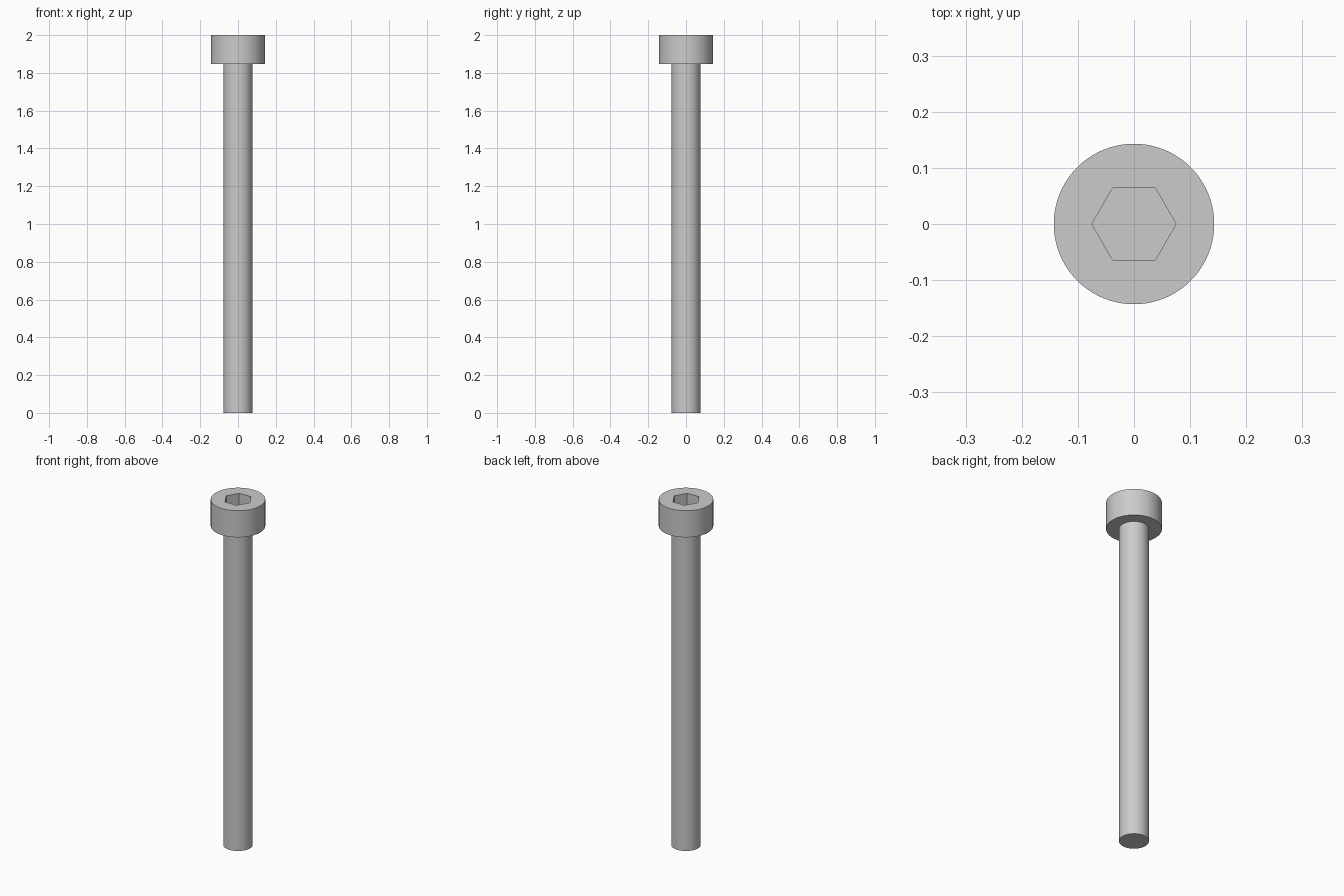
import bpy
import bmesh
from math import cos, sin, pi, radians

if "Cube" in bpy.data.objects:
    bpy.data.objects.remove(bpy.data.objects["Cube"], do_unlink=True)

SIDES = 96
HEAD_R, SHANK_R, SOCKET_R = 0.143, 0.077, 0.075
TOP, HEAD_BASE, SOCKET_FLOOR = 2.0, 1.846, 1.923

# Plain steel colour
steel = bpy.data.materials.new("grey steel")
steel.use_nodes = True
grey = (0.6, 0.6, 0.6, 1)
steel.diffuse_color = grey
steel.node_tree.nodes["Principled BSDF"].inputs["Base Color"].default_value = grey


def ring(bm, radius, z, n=SIDES):
    """Closed loop of edges; returns its vertices."""
    verts = [bm.verts.new((radius * cos(2 * pi * i / n),
                           radius * sin(2 * pi * i / n), z)) for i in range(n)]
    for i in range(n):
        bm.edges.new((verts[i], verts[(i + 1) % n]))
    return verts


def wall(bm, a, b):
    """Quads joining two rings with equal vertex counts."""
    n = len(a)
    for i in range(n):
        j = (i + 1) % n
        bm.faces.new((a[i], a[j], b[j], b[i]))


def loop_edges(bm, verts):
    return [bm.edges.get((v, verts[i - 1])) for i, v in enumerate(verts)]


bm = bmesh.new()

# Shank and head outer surface
foot = ring(bm, SHANK_R, 0)
neck = ring(bm, SHANK_R, HEAD_BASE)
collar = ring(bm, HEAD_R, HEAD_BASE)
rim = ring(bm, HEAD_R, TOP)
bm.faces.new(foot)
for lower, upper in ((foot, neck), (neck, collar), (collar, rim)):
    wall(bm, lower, upper)

# Hexagonal drive socket
mouth = ring(bm, SOCKET_R, TOP, 6)
floor = ring(bm, SOCKET_R, SOCKET_FLOOR, 6)
wall(bm, mouth, floor)
bm.faces.new(floor)

# Flat top face around the socket
bmesh.ops.triangle_fill(bm, use_beauty=True, normal=(0, 0, 1),
                        edges=loop_edges(bm, rim) + loop_edges(bm, mouth))
bmesh.ops.recalc_face_normals(bm, faces=bm.faces[:])

mesh = bpy.data.meshes.new("socket_head_bolt")
bm.to_mesh(mesh)
bm.free()
mesh.materials.append(steel)
bolt = bpy.data.objects.new("socket_head_bolt", mesh)
bpy.context.collection.objects.link(bolt)

# Smooth round sides, crisp corners
bpy.ops.object.select_all(action="DESELECT")
bolt.select_set(True)
bpy.context.view_layer.objects.active = bolt
bpy.ops.object.shade_smooth_by_angle(angle=radians(30))
